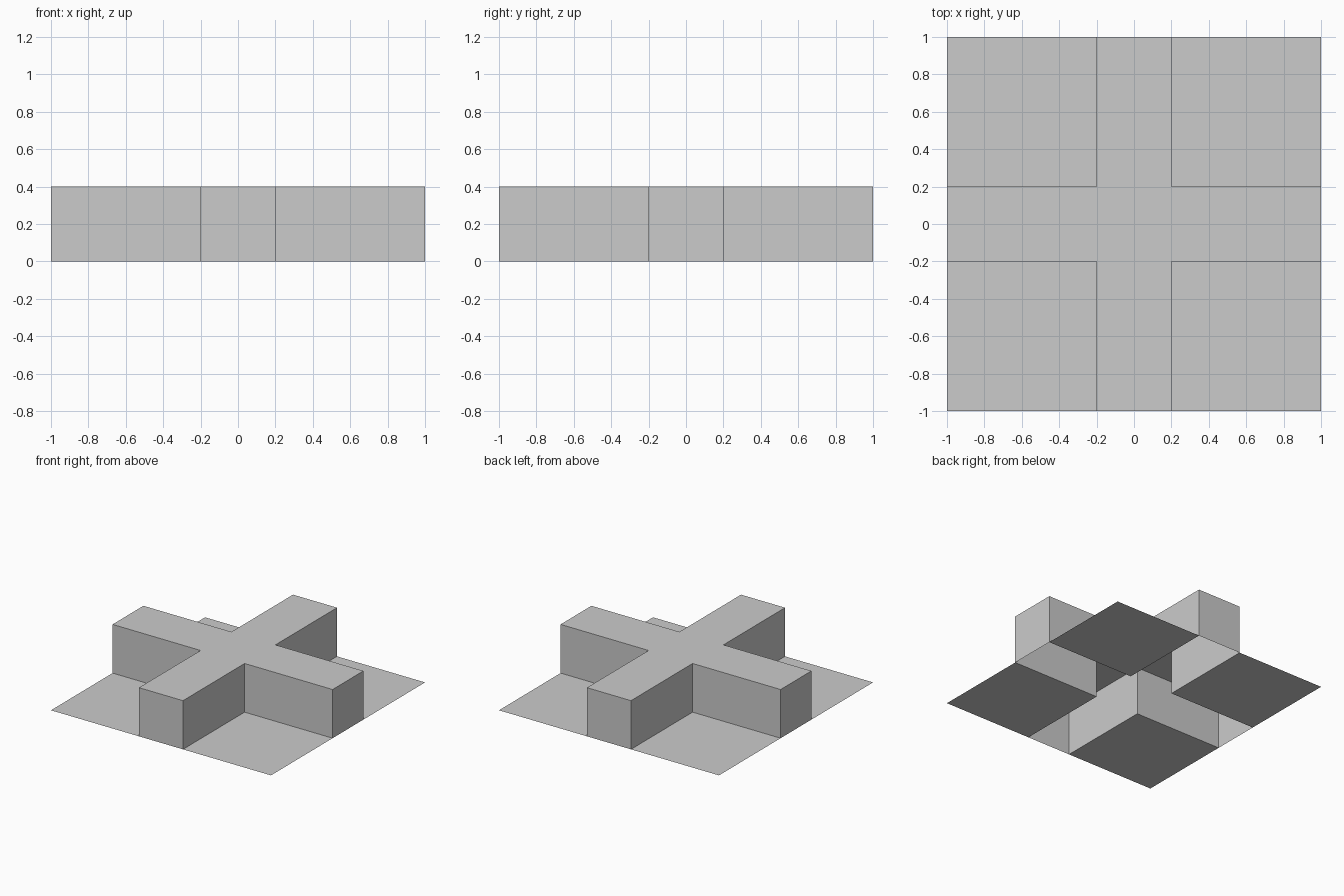
import bpy
import bmesh

if "Cube" in bpy.data.objects:
    bpy.data.objects.remove(bpy.data.objects["Cube"])

LINES = (-1.0, -0.2, 0.2, 1.0)   # grid lines shared by x and y
HEIGHT = 0.4

bm = bmesh.new()

# Flat 3 x 3 base sheet; the middle row and column form the cross
v = [[bm.verts.new((x, y, 0)) for y in LINES] for x in LINES]
cross = []
for i in range(3):
    for j in range(3):
        face = bm.faces.new((v[i][j], v[i + 1][j], v[i + 1][j + 1], v[i][j + 1]))
        if i == 1 or j == 1:
            cross.append(face)

# Raise the cross, leaving it hollow and open underneath
raised = bmesh.ops.extrude_face_region(bm, geom=cross)["geom"]
top_verts = [g for g in raised if isinstance(g, bmesh.types.BMVert)]
bmesh.ops.translate(bm, verts=top_verts, vec=(0, 0, HEIGHT))
leftover = [f for f in cross if f.is_valid and all(w.co.z < 0.01 for w in f.verts)]
bmesh.ops.delete(bm, geom=leftover, context='FACES')

# Merge the top into one cross-shaped face
inner = [e for e in bm.edges if len(e.link_faces) == 2
         and all(w.co.z > HEIGHT - 0.01 for f in e.link_faces for w in f.verts)]
bmesh.ops.dissolve_edges(bm, edges=inner, use_verts=False)
bmesh.ops.recalc_face_normals(bm, faces=bm.faces)
top = max(bm.faces, key=lambda f: f.calc_center_median().z)
if top.normal.z < 0:
    bmesh.ops.reverse_faces(bm, faces=bm.faces)

mesh = bpy.data.meshes.new("raised_cross_tile")
bm.to_mesh(mesh)
bm.free()
tile = bpy.data.objects.new("raised_cross_tile", mesh)
bpy.context.collection.objects.link(tile)
